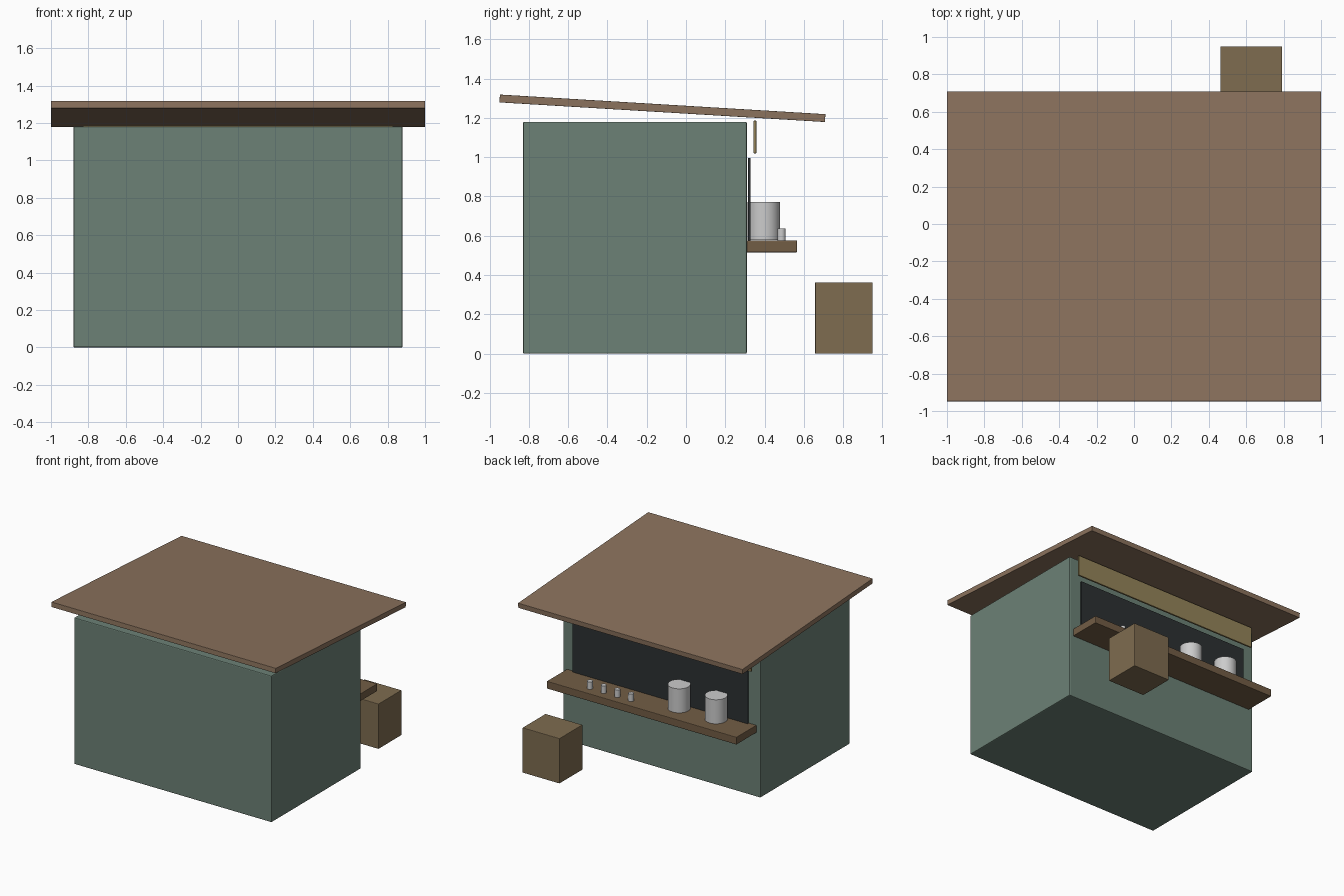
import bpy, math

if "Cube" in bpy.data.objects:
    bpy.data.objects.remove(bpy.data.objects["Cube"])


def material(name, rgb):
    m = bpy.data.materials.new(name)
    m.diffuse_color = (*rgb, 1)
    m.use_nodes = True
    m.node_tree.nodes["Principled BSDF"].inputs["Base Color"].default_value = m.diffuse_color
    return m


GREEN = material("green_paint", (0.15, 0.22, 0.18))
ROOF = material("roof_brown", (0.26, 0.17, 0.11))
WOOD = material("counter_wood", (0.17, 0.11, 0.06))
CRATE = material("crate_wood", (0.21, 0.15, 0.08))
SIGN = material("sign_board", (0.30, 0.23, 0.10))
DARK = material("dark_opening", (0.025, 0.03, 0.032))


def box(name, x, y, z, mat, bevel=0.004, tilt=0):
    """Box from (min, max) ranges, with a small edge bevel."""
    ranges = (x, y, z)
    bpy.ops.mesh.primitive_cube_add(size=1, location=[(a + b) / 2 for a, b in ranges])
    o = bpy.context.object
    o.name = name
    o.scale = [b - a for a, b in ranges]
    bpy.ops.object.transform_apply(location=False, rotation=False, scale=True)
    o.rotation_euler.x = tilt
    if bevel:
        mod = o.modifiers.new("soft_edges", 'BEVEL')
        mod.width = bevel
        mod.segments = 2
    o.data.materials.append(mat)
    return o


def can(name, x, y, z, radius, height):
    """Upright cylinder standing at height z."""
    bpy.ops.mesh.primitive_cylinder_add(vertices=24, radius=radius, depth=height,
                                        location=(x, y, z + height / 2))
    bpy.context.object.name = name
    bpy.ops.object.shade_smooth_by_angle(angle=math.radians(30))


# Kiosk body and sloping roof
box("kiosk_body", (-0.88, 0.88), (-0.83, 0.31), (0, 1.18), GREEN, 0.007)
box("roof", (-1, 1), (-0.95, 0.71), (1.229, 1.269), ROOF, 0.002, -math.atan(0.1 / 1.66))

# Serving side: dark opening, counter and sign board
box("serving_opening", (-0.78, 0.78), (0.316, 0.328), (0.575, 0.997), DARK, 0)
box("counter", (-0.845, 0.845), (0.308, 0.565), (0.516, 0.576), WOOD)
box("sign_board", (-0.83, 0.83), (0.344, 0.358), (1.02, 1.186), SIGN, 0.002)

# Urns and cups on the counter
for i, x in enumerate((-0.216, -0.546)):
    can(f"urn_{i + 1}", x, 0.396, 0.578, 0.083, 0.194)
for i in range(4):
    can(f"cup_{i + 1}", 0.515 - 0.122 * i, 0.486, 0.577, 0.021, 0.06)

# Crate in front of the counter
box("crate", (0.462, 0.792), (0.657, 0.95), (0, 0.363), CRATE)
